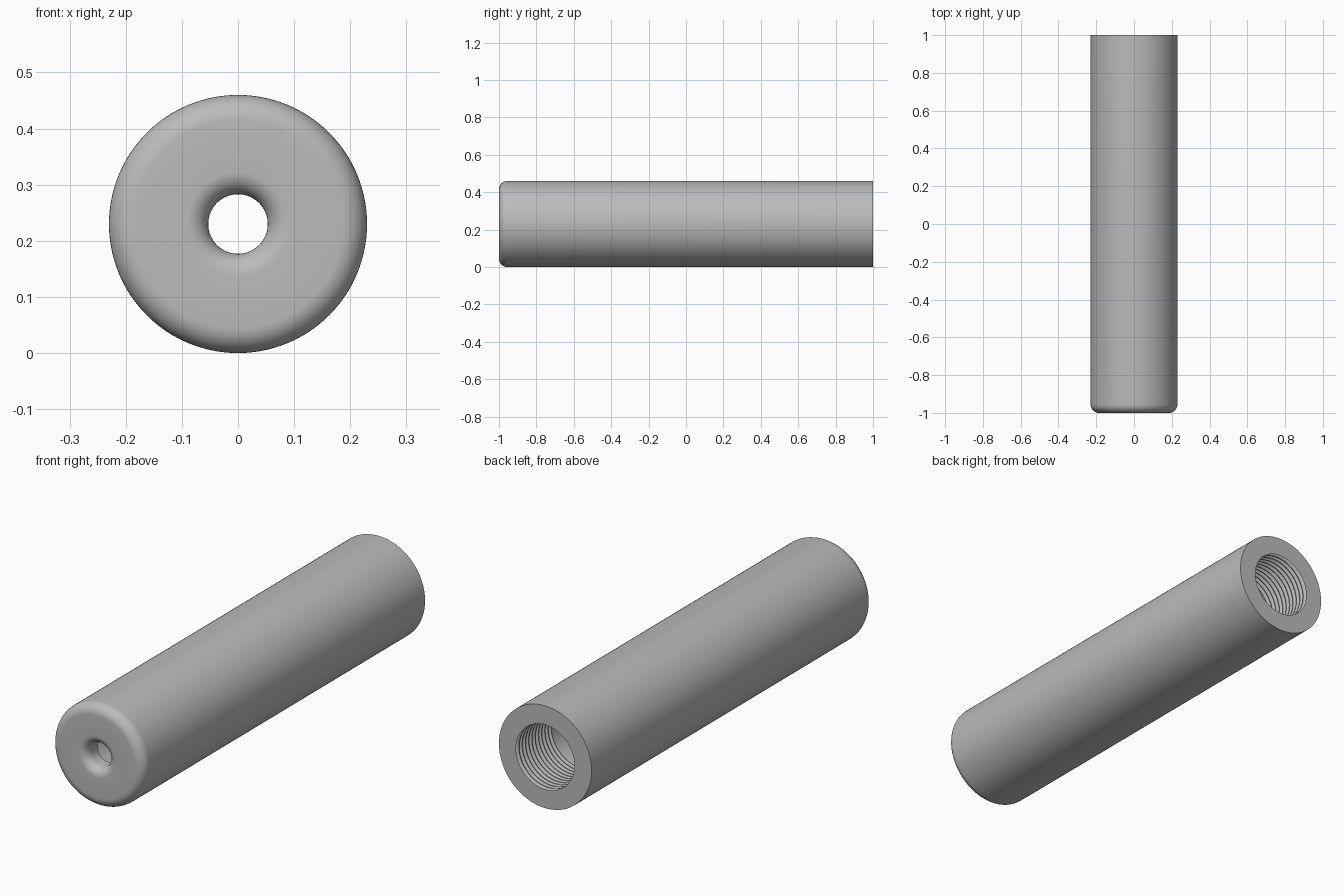
import bpy
import bmesh
from math import cos, sin, pi, radians

cube = bpy.data.objects.get("Cube")
if cube:
    bpy.data.objects.remove(cube)

RADIUS, HOLE, BORE, ROOT = 0.23, 0.053, 0.145, 0.158
OUTER_FILLET, HOLE_FILLET, WALL = 0.045, 0.04, 0.08
PITCH, TURNS, SIDES = 0.023, 11, 128

metal = bpy.data.materials.new("grey metal")
metal.use_nodes = True
GREY = (0.5, 0.5, 0.5, 1)
metal.diffuse_color = GREY
metal.node_tree.nodes["Principled BSDF"].inputs["Base Color"].default_value = GREY


def arc(r, y, size, start, end, steps=10):
    """Quarter round as (radius, y) points."""
    angles = [radians(start + (end - start) * i / steps) for i in range(steps + 1)]
    return [(r + size * cos(a), y + size * sin(a)) for a in angles]


# Closed section: outside wall, rounded front, small exit hole, main bore
profile = [(RADIUS, 1)]
profile += arc(RADIUS - OUTER_FILLET, -1 + OUTER_FILLET, OUTER_FILLET, 0, -90)
profile += arc(HOLE + HOLE_FILLET, -1 + HOLE_FILLET, HOLE_FILLET, -90, -180)
profile += [(HOLE, -1 + WALL), (ROOT, -1 + WALL)]

# Thread ridges near the open back end
thread_start = 1 - PITCH * TURNS
profile.append((ROOT, thread_start - PITCH * 0.4))
for i in range(TURNS):
    y = thread_start + i * PITCH
    profile += [(BORE, y), (BORE, y + PITCH * 0.15),
                (ROOT, y + PITCH * 0.5), (ROOT, y + PITCH * 0.65)]
profile.append((BORE, 1))

# Revolve the section about the long axis
bm = bmesh.new()
rings = []
for k in range(SIDES):
    a = 2 * pi * k / SIDES
    rings.append([bm.verts.new((r * cos(a), y, RADIUS + r * sin(a))) for r, y in profile])
count = len(profile)
for k in range(SIDES):
    a, b = rings[k], rings[(k + 1) % SIDES]
    for i in range(count):
        j = (i + 1) % count
        bm.faces.new((a[i], a[j], b[j], b[i]))
bmesh.ops.recalc_face_normals(bm, faces=bm.faces)

mesh = bpy.data.meshes.new("threaded_tube")
bm.to_mesh(mesh)
bm.free()
mesh.materials.append(metal)
tube = bpy.data.objects.new("threaded_tube", mesh)
bpy.context.collection.objects.link(tube)
bpy.context.view_layer.objects.active = tube
tube.select_set(True)
bpy.ops.object.shade_smooth_by_angle(angle=radians(30))
